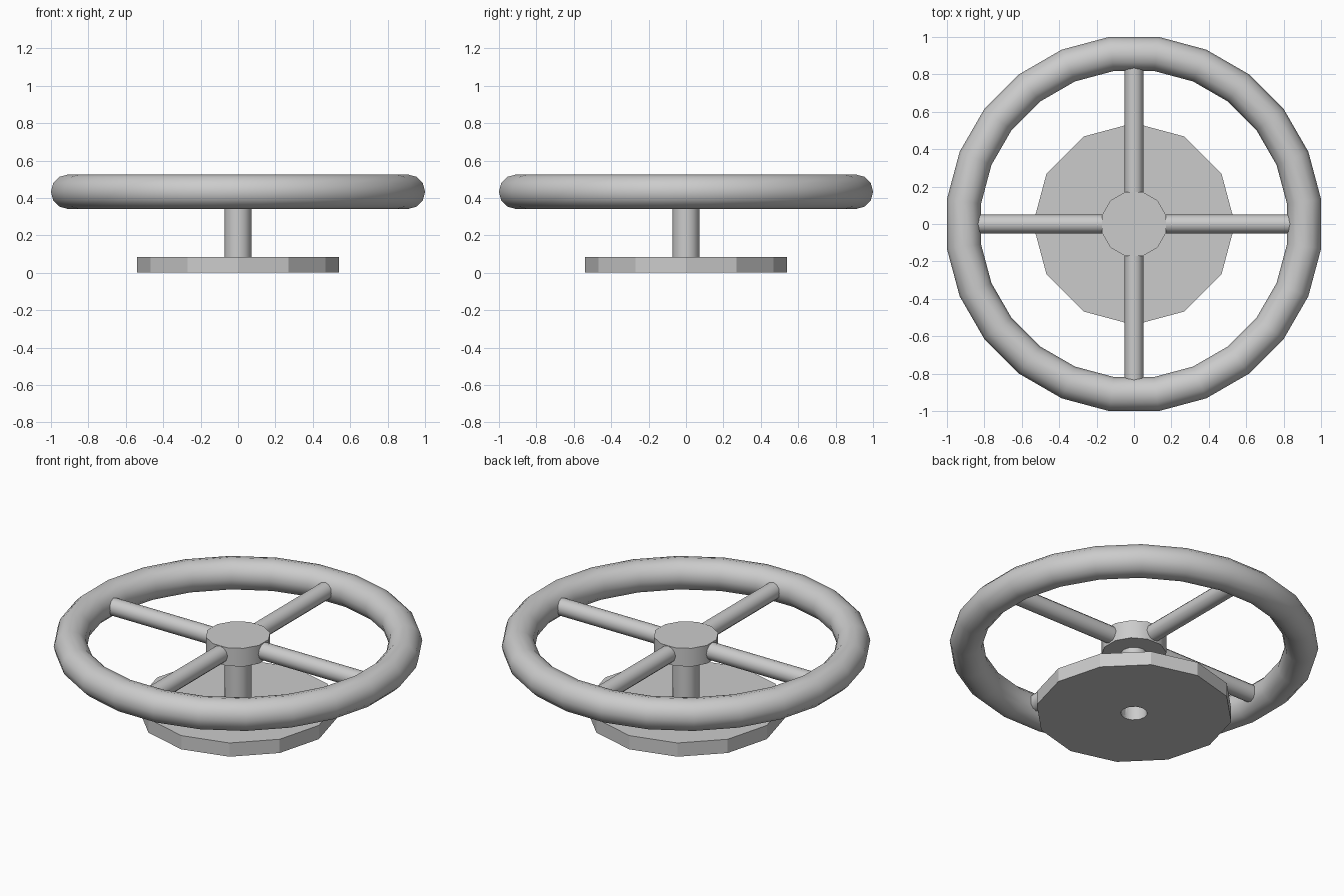
import bpy, bmesh
from math import pi, cos, sin, radians

if "Cube" in bpy.data.objects:
    bpy.data.objects.remove(bpy.data.objects["Cube"])

def obj_from_bm(name, bm, smooth=False):
    bmesh.ops.recalc_face_normals(bm, faces=bm.faces)
    me = bpy.data.meshes.new(name)
    bm.to_mesh(me)
    bm.free()
    ob = bpy.data.objects.new(name, me)
    bpy.context.collection.objects.link(ob)
    if smooth:
        bpy.ops.object.select_all(action='DESELECT')
        bpy.context.view_layer.objects.active = ob
        ob.select_set(True)
        bpy.ops.object.shade_smooth_by_angle(angle=radians(40))
    return ob

def lathe(name, profile, sides, start=0.0, closed=False, smooth=False):
    """Spin an (r, z) profile about z."""
    bm = bmesh.new()
    rings = [[bm.verts.new((r * cos(start + 2*pi*i/sides), r * sin(start + 2*pi*i/sides), z))
              for r, z in profile] for i in range(sides)]
    n = len(profile)
    for i in range(sides):
        a, b = rings[i], rings[(i + 1) % sides]
        for j in range(n if closed else n - 1):
            k = (j + 1) % n
            bm.faces.new((a[j], b[j], b[k], a[k]))
    return obj_from_bm(name, bm, smooth)

def cylinder(name, r, z0, z1, sides, start=0.0, smooth=False):
    ob_bm = bmesh.new()
    rings = [[ob_bm.verts.new((r * cos(start + 2*pi*i/sides), r * sin(start + 2*pi*i/sides), z))
              for i in range(sides)] for z in (z0, z1)]
    for i in range(sides):
        j = (i + 1) % sides
        ob_bm.faces.new((rings[0][i], rings[0][j], rings[1][j], rings[1][i]))
    for ring in rings:
        ob_bm.faces.new(ring)
    return obj_from_bm(name, ob_bm, smooth)

RIM_Z = 0.433

# Rim: 24-sided ring with a round section
section = [(0.917 + 0.092 * cos(2*pi*k/12), RIM_Z + 0.092 * sin(2*pi*k/12)) for k in range(12)]
lathe("rim", section, 24, radians(7.5), closed=True, smooth=True)

# Hub
cylinder("hub", 0.178, 0.375, 0.485, 12, radians(15), smooth=True)

# Four spokes between hub and rim
for i in range(4):
    spoke = cylinder(f"spoke_{i + 1}", 0.05, 0.12, 0.88, 12, smooth=True)
    spoke.rotation_euler = (0, pi / 2, i * pi / 2)
    spoke.location.z = RIM_Z

# Hollow post, open at the bottom
lathe("post", [(0.073, 0.0), (0.073, 0.375)], 12, smooth=True)

# Flat twelve-sided base plate with a centre hole for the post
lathe("base_plate", [(0.54, 0.0), (0.54, 0.083), (0.073, 0.083), (0.073, 0.0)], 12, closed=True)
